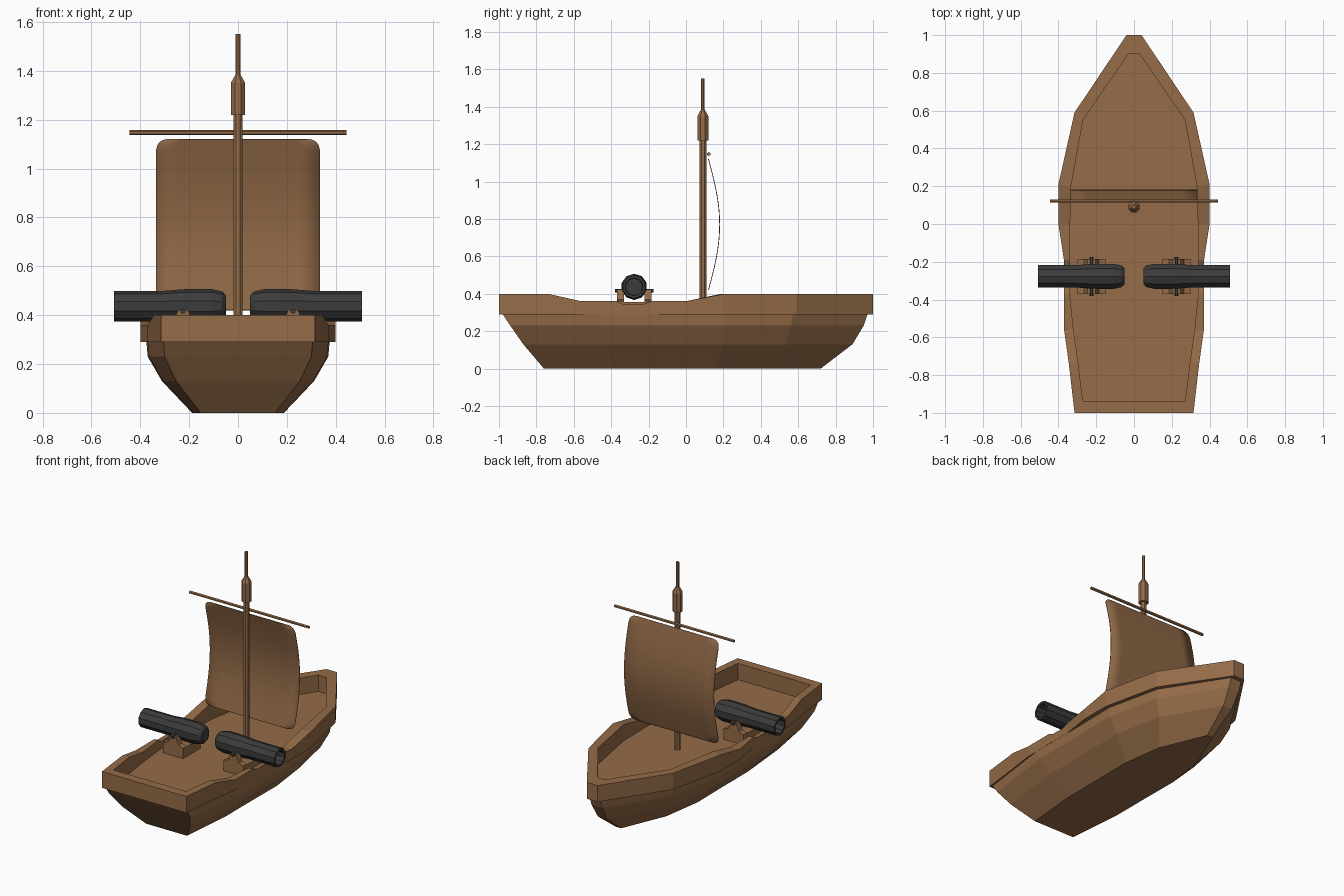
import bpy, bmesh, math

if "Cube" in bpy.data.objects:
    bpy.data.objects.remove(bpy.data.objects["Cube"])


def material(name, rgb):
    m = bpy.data.materials.new(name)
    m.diffuse_color = (*rgb, 1)
    m.use_nodes = True
    m.node_tree.nodes["Principled BSDF"].inputs["Base Color"].default_value = m.diffuse_color
    return m


WOOD = material("wood", (0.30, 0.15, 0.065))
SAIL = material("sail_cloth", (0.27, 0.135, 0.06))
IRON = material("iron", (0.045, 0.045, 0.047))


def make(name, verts, faces, mat):
    me = bpy.data.meshes.new(name)
    me.from_pydata(verts, [], faces)
    bm = bmesh.new()
    bm.from_mesh(me)
    bmesh.ops.remove_doubles(bm, verts=bm.verts, dist=1e-5)
    bmesh.ops.recalc_face_normals(bm, faces=bm.faces)
    bm.to_mesh(me)
    bm.free()
    me.materials.append(mat)
    ob = bpy.data.objects.new(name, me)
    bpy.context.collection.objects.link(ob)
    return ob


def loft(name, rings, mat, caps=True, closed=False):
    """Skin closed rings of equal size; optionally cap the ends or join last to first."""
    n, k = len(rings[0]), len(rings)
    verts = [p for r in rings for p in r]
    faces = []
    for i in range(k if closed else k - 1):
        a, b = i * n, (i + 1) % k * n
        faces += [(a + j, a + (j + 1) % n, b + (j + 1) % n, b + j) for j in range(n)]
    if caps and not closed:
        faces += [tuple(range(n)), tuple(range((k - 1) * n, k * n))]
    return make(name, verts, faces, mat)


def lathe(name, profile, sides, place, mat):
    """Spin (length, radius) points; place maps (length, u, v) to a position."""
    rings = []
    for t, r in profile:
        rings.append([place(t, r * math.cos(math.tau * (j + .5) / sides),
                            r * math.sin(math.tau * (j + .5) / sides)) for j in range(sides)])
    return loft(name, rings, mat)


def mirrored(half):
    return half + [(-p[0], *p[1:]) for p in reversed(half)]


# Hull: one outline shrunk towards the keel; its top face is the deck
outline = mirrored([(.305, -1), (.37, -.5), (.37, -.1), (.375, .22), (.295, .59), (.04, 1)])
levels = [(0, .5, -.76, .72), (.13, .83, -.87, .89), (.23, .985, -.94, .95), (.29, 1, -.98, .97)]
loft("hull", [[(x * f, s + (y + 1) / 2 * (b - s), z) for x, y in outline]
              for z, f, s, b in levels], WOOD)

# Bulwark: outer x, outer y, inner x, inner y, top height
rail = mirrored([
    (.315, -1, .27, -.94, .4), (.345, -.74, .295, -.74, .4), (.37, -.56, .32, -.56, .36),
    (.371, -.37, .34, -.37, .36), (.371, -.33, .34, -.33, .343), (.371, -.23, .34, -.23, .343),
    (.371, -.19, .34, -.19, .36), (.4, 0, .338, 0, .36), (.4, .21, .335, .19, .4),
    (.315, .59, .27, .55, .4), (.04, 1, .03, .9, .4)])
# mirrored() flips only the first x, so match the inner x to its side
rail = [(ox, oy, math.copysign(ix, ox), iy, z) for ox, oy, ix, iy, z in rail]
loft("bulwark", [[(ox, oy, .29) for ox, oy, ix, iy, z in rail],
                 [(ox, oy, z) for ox, oy, ix, iy, z in rail],
                 [(ix, iy, z) for ox, oy, ix, iy, z in rail],
                 [(ix, iy, .288) for ox, oy, ix, iy, z in rail]], WOOD, closed=True)

# Mast with its collar and topmast, and the yard
lathe("mast", [(.28, .02), (1.22, .02), (1.22, .032), (1.35, .032), (1.385, .011), (1.55, .011)],
      8, lambda t, u, v: (u, .09 + v, t), WOOD)
lathe("yard", [(-.445, .01), (.445, .01)], 6, lambda t, u, v: (t, .122 + u, 1.147 + v), WOOD)

# Billowing sail with rounded corners
heights = [0, .004, .012, .025, .045] + [.045 + .61 * i / 14 for i in range(1, 14)] \
    + [.655, .675, .688, .696, .7]
verts, faces, cols = [], [], 9
for h in heights:
    d = max(0, .045 - min(h, .7 - h)) / .045
    w = .29 + .045 * math.sqrt(max(0, 1 - d * d))
    for c in range(cols):
        verts.append((w * (2 * c / (cols - 1) - 1), .12 + .06 * math.sin(math.pi * h / .7), .42 + h))
for i in range(len(heights) - 1):
    faces += [(i * cols + c, i * cols + c + 1, (i + 1) * cols + c + 1, (i + 1) * cols + c)
              for c in range(cols - 1)]
sail = make("sail", verts, faces, SAIL)
sail.data.polygons.foreach_set("use_smooth", [True] * len(sail.data.polygons))
thick = sail.modifiers.new("thickness", "SOLIDIFY")
thick.thickness = .004
thick.offset = 0

# Cannons and carriages, one per side
CY, CZ = -.277, .437
barrel = [(.05, .044), (.065, .06), (.11, .07), (.22, .069), (.31, .062),
          (.507, .062), (.507, .048), (.40, .045)]
cheek = [(.15, .285), (.30, .285), (.30, .36), (.265, .37), (.245, .422),
         (.205, .422), (.185, .37), (.15, .36)]
bed = [(.15, .285), (.30, .285), (.30, .355), (.15, .355)]


def slab(name, profile, s, y0, y1):
    loft(name, [[(s * x, y, z) for x, z in profile] for y in (y0, y1)], WOOD)


for side, s in (("left", -1), ("right", 1)):
    lathe(side + "_cannon", barrel, 10, lambda t, u, v: (s * t, CY + u, CZ + v), IRON)
    lathe(side + "_trunnion", [(-.103, .011), (.103, .011)], 8,
          lambda t, u, v: (s * .225 + u, CY + t, .416 + v), IRON)
    slab(side + "_carriage_bed", bed, s, CY - .06, CY + .06)
    for end, e in (("front", -1), ("back", 1)):
        slab(f"{side}_{end}_cheek", cheek, s, CY + e * .055, CY + e * .093)
